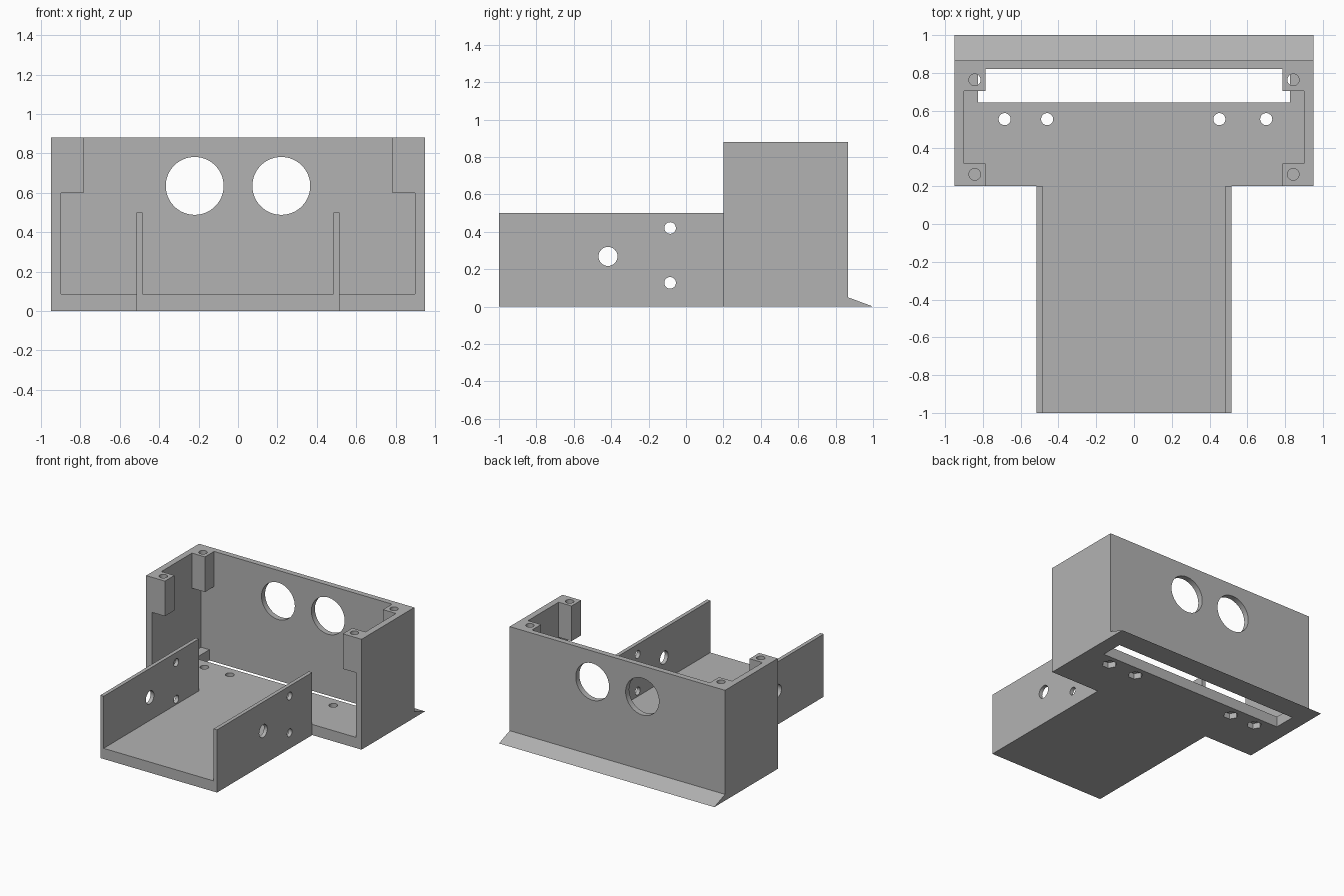
import bpy, bmesh, math
from mathutils import Matrix, Vector

cube = bpy.data.objects.get("Cube")
if cube:
    bpy.data.objects.remove(cube, do_unlink=True)

GREY = (0.45, 0.45, 0.45, 1)
grey = bpy.data.materials.new("plain_grey")
grey.use_nodes = True
grey.diffuse_color = GREY
grey.node_tree.nodes["Principled BSDF"].inputs["Base Color"].default_value = GREY


def prism(name, points, start, end):
    """Extrude a closed outline of 3D points, given by its start and end offset vectors."""
    bm = bmesh.new()
    face = bm.faces.new([bm.verts.new(Vector(p) + Vector(start)) for p in points])
    out = bmesh.ops.extrude_face_region(bm, geom=[face])
    moved = [v for v in out["geom"] if isinstance(v, bmesh.types.BMVert)]
    bmesh.ops.translate(bm, verts=moved, vec=Vector(end) - Vector(start))
    bmesh.ops.recalc_face_normals(bm, faces=bm.faces)
    mesh = bpy.data.meshes.new(name)
    bm.to_mesh(mesh)
    bm.free()
    mesh.materials.append(grey)
    obj = bpy.data.objects.new(name, mesh)
    bpy.context.collection.objects.link(obj)
    return obj


def box(name, x, y, z):
    outline = [(x[0], y[0], 0), (x[1], y[0], 0), (x[1], y[1], 0), (x[0], y[1], 0)]
    return prism(name, outline, (0, 0, z[0]), (0, 0, z[1]))


def rod(name, centre, radius, length, axis="Z", sides=32):
    turn = {"X": Matrix.Rotation(math.pi / 2, 3, "Y"),
            "Y": Matrix.Rotation(math.pi / 2, 3, "X"),
            "Z": Matrix.Identity(3)}[axis]
    ring = [turn @ Vector((radius * math.cos(a), radius * math.sin(a), 0)) + Vector(centre)
            for a in (2 * math.pi * i / sides for i in range(sides))]
    half = turn @ Vector((0, 0, length / 2))
    return prism(name, ring, -half, half)


def cut(obj, cutters):
    for c in cutters:
        mod = obj.modifiers.new("cut", "BOOLEAN")
        mod.operation, mod.solver, mod.object = "DIFFERENCE", "EXACT", c
        graph = bpy.context.evaluated_depsgraph_get()
        mesh = bpy.data.meshes.new_from_object(obj.evaluated_get(graph))
        obj.modifiers.clear()
        obj.data = mesh
        bpy.data.objects.remove(c, do_unlink=True)


FLOOR = 0.085

# Housing block with the sloping lip along its back
side = [(0.2, 0), (1, 0), (0.865, 0.05), (0.865, 0.88), (0.2, 0.88)]
housing = prism("housing", [(0, y, z) for y, z in side], (-0.95, 0, 0), (0.95, 0, 0))

# Open cavity, narrower at the top to leave four corner posts
half = [(0.9, FLOOR), (0.9, 0.6), (0.785, 0.6), (0.785, 1)]
outline = half + [(-x, z) for x, z in reversed(half)]
cutters = [
    prism("cavity", [(x, 0, z) for x, z in outline], (0, 0.1, 0), (0, 0.82, 0)),
    box("post_gap", (-0.9, 0.9), (0.32, 0.705), (0.5, 1)),
    box("floor_slot", (-0.827, 0.827), (0.643, 0.82), (-0.1, 0.3)),
]

# Round openings in the back wall, and screw holes through the posts
for s in (-1, 1):
    cutters.append(rod("back_opening", (s * 0.22, 0.85, 0.635), 0.147, 0.2, "Y", 64))
    for y in (0.263, 0.763):
        cutters.append(rod("post_hole", (s * 0.843, y, 0.75), 0.031, 0.5))

# Floor screw holes with hexagonal nut pockets underneath
for x in (-0.685, -0.46, 0.452, 0.7):
    cutters.append(rod("floor_hole", (x, 0.555, 0.05), 0.032, 0.3))
    cutters.append(rod("nut_pocket", (x, 0.555, 0), 0.055, 0.09, sides=6))
cut(housing, cutters)

# Channel-shaped tray in front
half = [(0.515, 0), (0.515, 0.5), (0.485, 0.5), (0.485, FLOOR)]
outline = half + [(-x, z) for x, z in reversed(half)]
tray = prism("tray", [(x, 0, z) for x, z in outline], (0, -1, 0), (0, 0.2, 0))
cut(tray, [rod("wall_hole", (s * 0.5, y, z), r, 0.2, "X")
           for s in (-1, 1)
           for y, z, r in ((-0.417, 0.268, 0.051), (-0.085, 0.42, 0.031), (-0.085, 0.127, 0.031))])

# Smooth hole walls, sharp corners
for obj in (housing, tray):
    bpy.ops.object.select_all(action="DESELECT")
    obj.select_set(True)
    bpy.context.view_layer.objects.active = obj
    bpy.ops.object.shade_smooth_by_angle(angle=math.radians(30))
